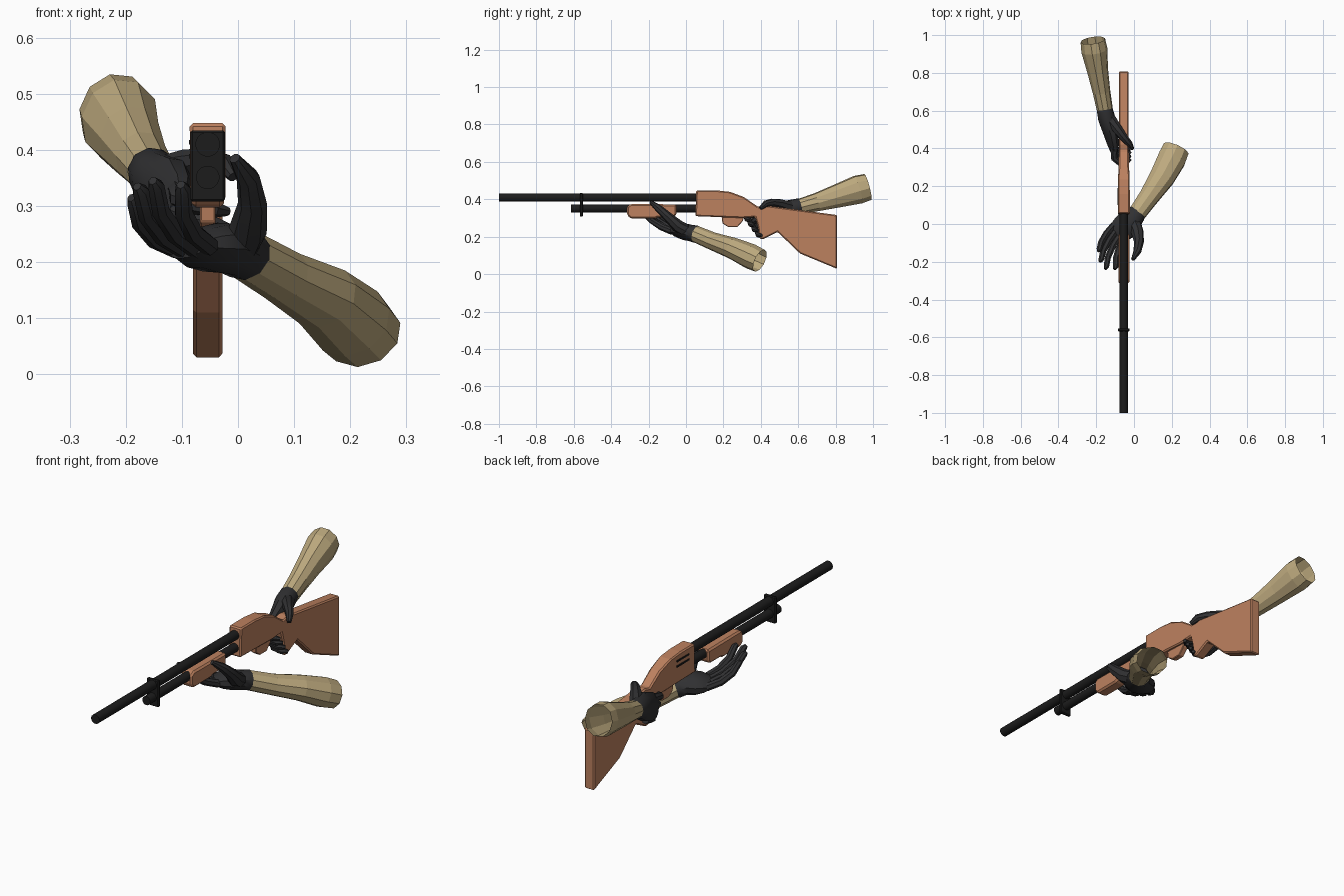
import bpy, bmesh, math
from mathutils import Vector

GX = -0.054  # centre line of the gun


def mat(name, r, g, b):
    m = bpy.data.materials.new(name)
    m.diffuse_color = (r, g, b, 1)
    return m


WOOD = mat("wood", 0.51, 0.22, 0.115)
METAL = mat("dark_metal", 0.012, 0.012, 0.012)
GLOVE = mat("glove", 0.03, 0.03, 0.032)
CLOTH = mat("cloth", 0.51, 0.40, 0.21)


def finish(bm, name, material, bevel=0.0, smooth=False):
    bmesh.ops.recalc_face_normals(bm, faces=bm.faces)
    me = bpy.data.meshes.new(name)
    bm.to_mesh(me)
    bm.free()
    ob = bpy.data.objects.new(name, me)
    bpy.context.collection.objects.link(ob)
    me.materials.append(material)
    if bevel:
        mod = ob.modifiers.new("bevel", "BEVEL")
        mod.width, mod.segments = bevel, 1
    if smooth:
        bpy.ops.object.select_all(action='DESELECT')
        ob.select_set(True)
        bpy.context.view_layer.objects.active = ob
        bpy.ops.object.shade_smooth_by_angle(angle=math.radians(40))
    return ob


def loft(bm, stations, hint, sides, caps=True):
    """Rings along a path; each station is (x, y, z, width radius, depth radius)."""
    pts = [Vector(s[:3]) for s in stations]
    rings = []
    for i, s in enumerate(stations):
        t = (pts[min(i + 1, len(pts) - 1)] - pts[max(i - 1, 0)]).normalized()
        u = Vector(hint)
        u = (u - t * u.dot(t)).normalized()
        v = t.cross(u)
        ring = []
        for k in range(sides):
            a = 2 * math.pi * (k + 0.5) / sides
            ring.append(bm.verts.new(pts[i] + u * s[3] * math.cos(a) + v * s[4] * math.sin(a)))
        rings.append(ring)
    for a, b in zip(rings, rings[1:]):
        for k in range(sides):
            n = (k + 1) % sides
            bm.faces.new((a[k], a[n], b[n], b[k]))
    if caps:
        bm.faces.new(rings[0])
        bm.faces.new(rings[-1])


def profile(name, pts, half, material, bevel=0.0):
    """Side outline in (y, z), extruded across x; half(y) is the half width."""
    bm = bmesh.new()
    lo, hi = ([bm.verts.new((GX + s * half(y), y, z)) for y, z in pts] for s in (-1, 1))
    bm.faces.new(lo)
    bm.faces.new(hi)
    for k in range(len(pts)):
        n = (k + 1) % len(pts)
        bm.faces.new((lo[k], lo[n], hi[n], hi[k]))
    return finish(bm, name, material, bevel)


def tube(name, y0, y1, z, r):
    bm = bmesh.new()
    loft(bm, [(GX, y0, z, r, r), (GX, y1, z, r, r)], (0, 0, 1), 16)
    finish(bm, name, METAL, smooth=True)


def box(name, x0, x1, y0, y1, z0, z1, material, bevel=0.0):
    bm = bmesh.new()
    bmesh.ops.create_cube(bm, size=1)
    for v in bm.verts:
        v.co = ((x0 + x1) / 2 + v.co.x * (x1 - x0), (y0 + y1) / 2 + v.co.y * (y1 - y0),
                (z0 + z1) / 2 + v.co.z * (z1 - z0))
    finish(bm, name, material, bevel)


# barrel, magazine tube and clamp
tube("barrel", -1.0, 0.07, 0.41, 0.022)
tube("magazine_tube", -0.615, 0.07, 0.351, 0.021)
box("barrel_clamp", GX - 0.031, GX + 0.031, -0.568, -0.552, 0.308, 0.435, METAL, 0.004)

# receiver with grip and stock
profile("receiver_and_stock",
        [(0.05, 0.31), (0.055, 0.448), (0.16, 0.448), (0.235, 0.44), (0.31, 0.412), (0.385, 0.36),
         (0.42, 0.368), (0.808, 0.316), (0.808, 0.028), (0.61, 0.11), (0.49, 0.225),
         (0.41, 0.185), (0.392, 0.19), (0.385, 0.25), (0.37, 0.305), (0.30, 0.30)],
        lambda y: 0.032 if y < 0.3 else 0.026, WOOD, 0.006)
profile("trigger_guard",
        [(0.19, 0.312), (0.195, 0.272), (0.225, 0.252), (0.275, 0.252), (0.305, 0.285), (0.31, 0.312)],
        lambda y: 0.014, WOOD, 0.003)
for i, z in enumerate((0.385, 0.41)):
    box(f"ejection_slot_{i + 1}", GX - 0.0335, GX - 0.03, 0.10, 0.19, z, z + 0.008, METAL)

# sliding fore-end
profile("fore_end",
        [(-0.315, 0.315), (-0.295, 0.297), (-0.165, 0.297), (-0.15, 0.304), (-0.07, 0.304), (-0.05, 0.318),
         (-0.05, 0.373), (-0.295, 0.375), (-0.315, 0.362)],
        lambda y: 0.029, WOOD, 0.008)


def hand(name, palm, hint, fingers, thumb, thumb_r):
    bm = bmesh.new()
    loft(bm, palm, hint, 10)
    for f in fingers:
        rs = (0.018, 0.018, 0.0165, 0.015, 0.008)
        loft(bm, [(*p, r, r) for p, r in zip(f, rs)], hint, 7)
    loft(bm, [(*p, r, r) for p, r in zip(thumb, thumb_r)], hint, 8)
    finish(bm, name, GLOVE, smooth=True)


def sleeve(name, stations, hint):
    bm = bmesh.new()
    loft(bm, stations, hint, 10, caps=False)
    finish(bm, name, CLOTH)


# front hand: palm under the fore-end, fingers fanned up its far side
bases = [(-0.05, -0.075, 0.228), (-0.072, -0.052, 0.222), (-0.09, -0.028, 0.22), (-0.105, -0.003, 0.222)]
tips = [(-0.102, -0.24, 0.338), (-0.152, -0.238, 0.345), (-0.18, -0.2, 0.335), (-0.19, -0.145, 0.315)]
front_fingers = []
for b, t in zip(bases, tips):
    b, t = Vector(b), Vector(t)
    sag = Vector((-0.012, 0, -0.014))
    front_fingers.append([b, b.lerp(t, 0.35) + sag, b.lerp(t, 0.68) + sag, b.lerp(t, 0.93), t])
hand("front_glove",
     [(0.03, 0.075, 0.207, 0.044, 0.040), (0.012, 0.052, 0.214, 0.052, 0.047),
      (-0.005, 0.025, 0.22, 0.055, 0.044), (-0.035, -0.005, 0.226, 0.075, 0.045),
      (-0.068, -0.032, 0.226, 0.068, 0.036), (-0.092, -0.055, 0.226, 0.052, 0.018)],
     (0.7, -0.7, 0.15), front_fingers,
     [(0.0, 0.01, 0.225), (0.018, -0.045, 0.258), (0.026, -0.095, 0.305), (0.018, -0.145, 0.35), (-0.006, -0.188, 0.385)],
     (0.036, 0.034, 0.026, 0.021, 0.010))
sleeve("front_sleeve",
       [(0.012, 0.05, 0.215, 0.048, 0.045), (0.08, 0.145, 0.175, 0.055, 0.048),
        (0.15, 0.25, 0.138, 0.070, 0.058), (0.2, 0.345, 0.095, 0.078, 0.068),
        (0.222, 0.395, 0.072, 0.074, 0.064)],
       (0.8, -0.55, 0.1))

# rear hand: palm on the side of the grip, fingers wrapped round its front
rear_fingers = []
for i in range(4):
    z, y = 0.302 - 0.028 * i, 0.312 + 0.02 * i
    rear_fingers.append([(-0.108, y + 0.09, z + 0.025), (-0.105, y + 0.035, z + 0.012), (-0.078, y + 0.012, z),
                         (-0.04, y + 0.015, z - 0.008), (-0.018, y + 0.032, z - 0.012)])
hand("rear_glove",
     [(-0.16, 0.63, 0.367, 0.036, 0.036), (-0.155, 0.605, 0.362, 0.044, 0.043),
      (-0.145, 0.56, 0.348, 0.050, 0.046), (-0.125, 0.495, 0.325, 0.066, 0.042),
      (-0.112, 0.43, 0.298, 0.066, 0.032), (-0.108, 0.385, 0.28, 0.055, 0.018)],
     (0.15, 0, 1), rear_fingers,
     [(-0.125, 0.55, 0.358), (-0.09, 0.505, 0.374), (-0.055, 0.46, 0.382), (-0.025, 0.425, 0.376), (-0.008, 0.398, 0.352)],
     (0.034, 0.028, 0.022, 0.018, 0.010))
sleeve("rear_sleeve",
       [(-0.155, 0.61, 0.362, 0.042, 0.043), (-0.172, 0.70, 0.385, 0.050, 0.047),
        (-0.192, 0.81, 0.418, 0.064, 0.056), (-0.21, 0.92, 0.452, 0.078, 0.070),
        (-0.218, 0.972, 0.466, 0.073, 0.066)],
       (0.1, 0, 1))
